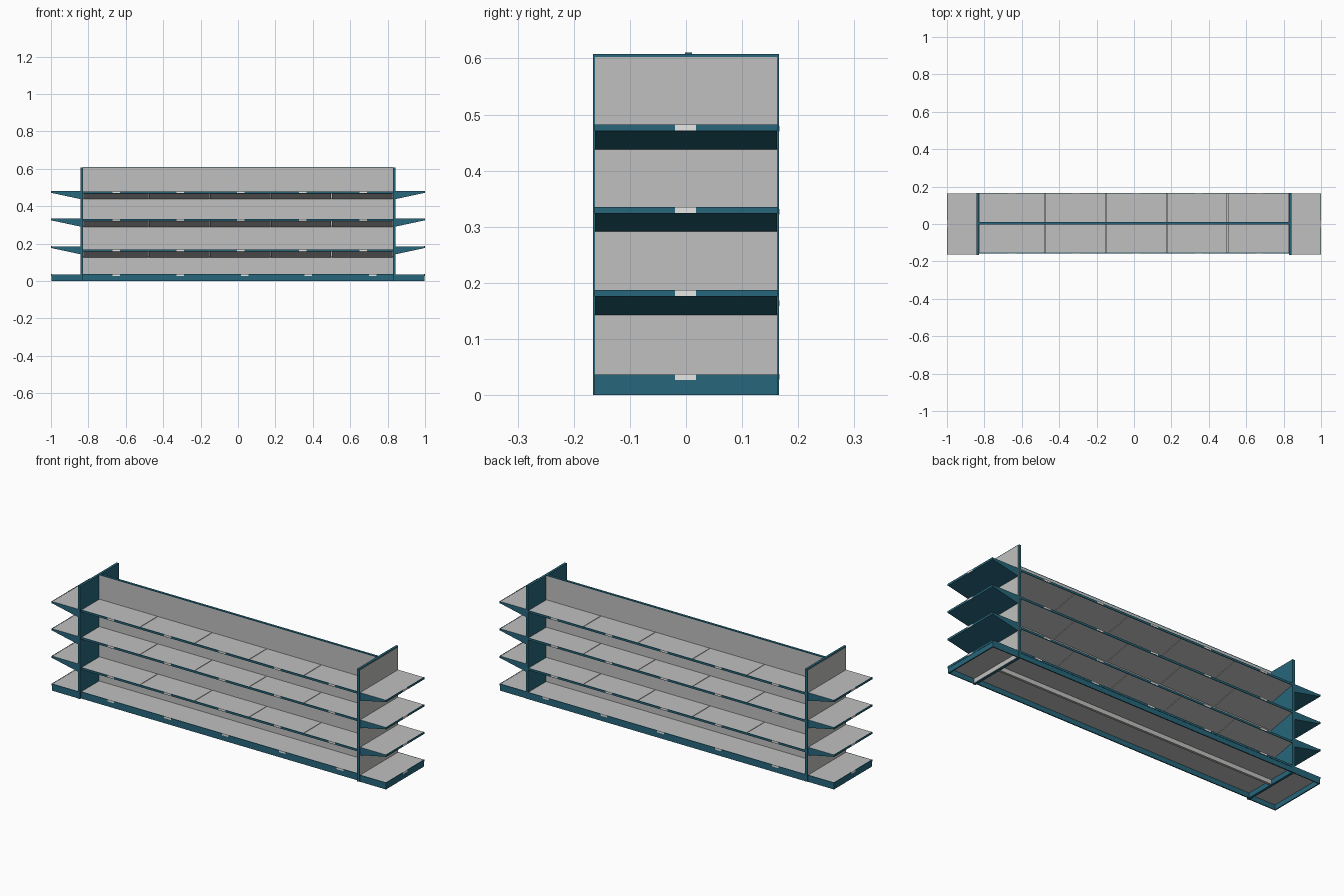
import bpy, bmesh

if "Cube" in bpy.data.objects:
    bpy.data.objects.remove(bpy.data.objects["Cube"])


def material(name, rgb):
    m = bpy.data.materials.new(name)
    m.diffuse_color = (*rgb, 1)
    m.use_nodes = True
    m.node_tree.nodes["Principled BSDF"].inputs["Base Color"].default_value = m.diffuse_color
    return m


TEAL = material("teal_metal", (0.02, 0.135, 0.2))
GREY = material("grey_panel", (0.53, 0.53, 0.525))
WHITE = material("label_white", (0.93, 0.93, 0.92))


def finish(name, bm, mats):
    bmesh.ops.recalc_face_normals(bm, faces=bm.faces[:])
    me = bpy.data.meshes.new(name)
    bm.to_mesh(me)
    bm.free()
    for m in mats:
        me.materials.append(m)
    ob = bpy.data.objects.new(name, me)
    bpy.context.collection.objects.link(ob)
    return ob


def box(name, x, y, z, mat):
    bm = bmesh.new()
    bmesh.ops.create_cube(bm, size=1)
    for v in bm.verts:
        v.co = [(r[0] + r[1]) / 2 + c * (r[1] - r[0]) for r, c in zip((x, y, z), v.co)]
    return finish(name, bm, [mat])


def wedge(name, profile, span, along_x, mats):
    """Extrude a (depth, z) profile; upward faces take the second material."""
    bm = bmesh.new()
    rings = []
    for s in span:
        rings.append([bm.verts.new((s, d, z) if along_x else (d, s, z)) for d, z in profile])
    bm.faces.new(rings[0])
    bm.faces.new(rings[1])
    n = len(profile)
    for i in range(n):
        j = (i + 1) % n
        bm.faces.new((rings[0][i], rings[0][j], rings[1][j], rings[1][i]))
    bmesh.ops.recalc_face_normals(bm, faces=bm.faces[:])
    bm.normal_update()
    for f in bm.faces:
        f.material_index = 1 if len(mats) > 1 and f.normal.z > 0.9 else 0
    return finish(name, bm, mats)


def srt(a, b):
    return (min(a, b), max(a, b))


# central back wall with teal cap
box("back_wall", (-0.83, 0.83), (-0.002, 0.011), (0.003, 0.607), GREY)
box("wall_cap", (-0.83, 0.83), (-0.002, 0.011), (0.607, 0.611), TEAL)

# end panels: teal frame with grey outer sheet
for s, side in ((-1, "left"), (1, "right")):
    box(f"end_panel_{side}", srt(s * 0.828, s * 0.841), (-0.166, 0.166), (0, 0.608), TEAL)
    box(f"end_sheet_{side}", srt(s * 0.841, s * 0.843), (-0.162, 0.162), (0.002, 0.603), GREY)

# long shelves on both faces, five wedge sections each
edges = [-0.828, -0.478, -0.152, 0.174, 0.5, 0.828]
shelf_tabs = [-0.65, -0.31, 0.015, 0.345, 0.67]
base_tabs = [-0.65, -0.31, 0.035, 0.375, 0.72]
for face, wall, front, d in (("front", -0.002, -0.153, -1), ("back", 0.011, 0.162, 1)):
    lip_y = srt(front, front + d * 0.004)
    tab_y = srt(front + d * 0.001, front + d * 0.005)
    for level, top in enumerate((0.168, 0.331, 0.479)):
        for i in range(5):
            prof = [(wall, top - 0.001), (front, top - 0.001),
                    (front, top - 0.011), (wall, top - 0.041)]
            wedge(f"shelf_{face}_{level}_{i}", prof,
                  (edges[i] + 0.0015, edges[i + 1] - 0.0015), True, [GREY])
        box(f"shelf_lip_{face}_{level}", (-0.828, 0.828), lip_y, (top - 0.011, top), TEAL)
        for x in shelf_tabs:
            box(f"label_{face}_{level}", (x - 0.02, x + 0.02), tab_y,
                (top - 0.009, top + 0.0005), WHITE)
    # base deck, kick board and lip
    box(f"base_deck_{face}", (-0.828, 0.828), srt(wall, front), (0.026, 0.036), GREY)
    box(f"kick_board_{face}", (-0.828, 0.828), srt(front - d * 0.003, front + d * 0.003),
        (0, 0.026), TEAL)
    box(f"base_lip_{face}", (-0.828, 0.828), lip_y, (0.0265, 0.037), TEAL)
    for x in base_tabs:
        box(f"base_label_{face}", (x - 0.02, x + 0.02), tab_y, (0.028, 0.0375), WHITE)

# end cap shelves: teal wedges with grey tops, and a hollow base
for s, side in ((-1, "left"), (1, "right")):
    inner, outer = s * 0.842, s * 0.996
    lip_x = srt(outer, s * 0.999)
    tab_x = srt(s * 0.995, s)
    for level, top in enumerate((0.186, 0.334, 0.481)):
        prof = [(inner, top), (outer, top), (outer, top - 0.01), (inner, top - 0.043)]
        wedge(f"end_shelf_{side}_{level}", prof, (-0.162, 0.162), False, [TEAL, GREY])
        box(f"end_lip_{side}_{level}", lip_x, (-0.163, 0.163), (top - 0.01, top + 0.001), TEAL)
        box(f"end_label_{side}_{level}", tab_x, (-0.02, 0.018), (top - 0.009, top + 0.0015), WHITE)
    box(f"end_base_deck_{side}", srt(inner, outer), (-0.159, 0.159), (0.026, 0.036), GREY)
    box(f"end_base_kick_{side}", srt(s * 0.992, s * 0.998), (-0.163, 0.163), (0, 0.026), TEAL)
    box(f"end_base_lip_{side}", lip_x, (-0.163, 0.163), (0.0265, 0.037), TEAL)
    box(f"end_base_label_{side}", tab_x, (-0.02, 0.018), (0.027, 0.0375), WHITE)
    for d in (-1, 1):
        box(f"end_base_side_{side}", srt(inner, outer), srt(d * 0.158, d * 0.163),
            (0, 0.036), TEAL)
